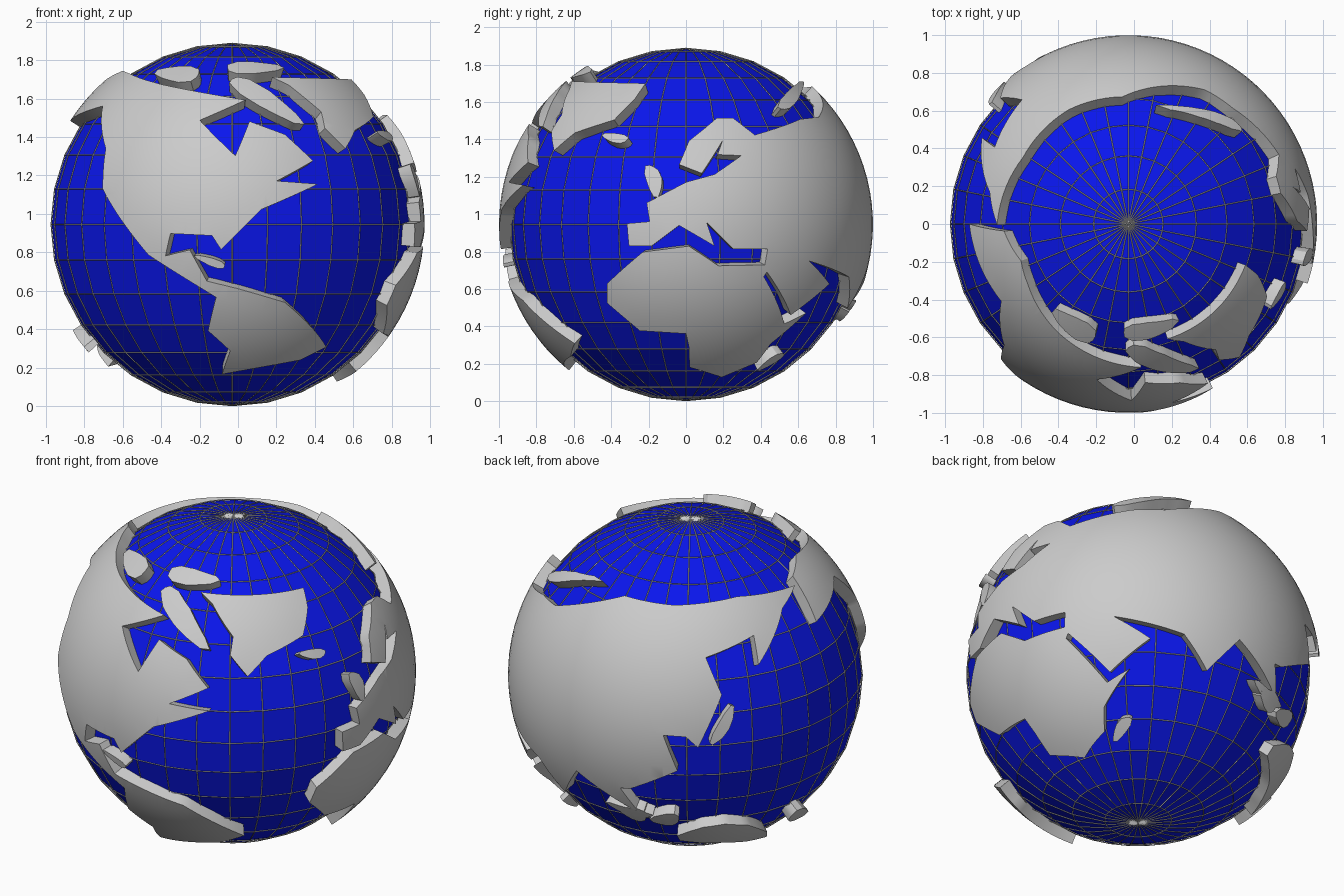
import bpy, bmesh
from math import radians, degrees, sin, cos, asin, atan2, sqrt, hypot, ceil, tau
from mathutils import Vector
from mathutils.geometry import delaunay_2d_cdt

if "Cube" in bpy.data.objects:
    bpy.data.objects.remove(bpy.data.objects["Cube"])

CENTRE = Vector((-0.03, 0, 0.945))
R_LAND, R_INNER, R_OCEAN, R_WIRE = 1.0, 0.905, 0.938, 0.942

# Drawing planes: turn and tilt in degrees, sheet centre
PLANES = {"front": (0, 0, 233), "right": (90, 0, 687), "top": (0, 90, 1128),
          "atlantic": (36, 22, 236), "pacific": (218, 22, 690), "indian": (139, -28, 1138)}


def wrap(plane, pts):
    """Project an outline drawn on a plane onto the globe as (lon, lat)."""
    turn, tilt, cx = PLANES[plane]
    cy, s = (225, 190) if plane in ("front", "right", "top") else (673, 179)
    t, e = radians(turn), radians(tilt)
    right = Vector((cos(t), sin(t), 0))
    view = Vector((sin(t) * cos(e), -cos(t) * cos(e), sin(e)))
    up = view.cross(right)
    out = []
    for px, py in pts:
        a, b = (px - cx) / s, (cy - py) / s
        p = (right * a + up * b + view * sqrt(max(0, 1 - a * a - b * b))).normalized()
        out.append((degrees(atan2(p.x, -p.y)), degrees(asin(p.z))))
    return out


def on_sphere(lon, lat, r):
    o, a = radians(lon), radians(lat)
    return Vector((sin(o) * cos(a), -cos(o) * cos(a), sin(a))) * r


def land(name, *coasts):
    """Raised solid plate bounded by one closed coast."""
    raw = [p for plane, pts in coasts for p in wrap(plane, pts)]
    ring = [raw[0]]
    for lon, lat in raw[1:]:
        ring.append((lon + 360 * round((ring[-1][0] - lon) / 360), lat))
    fine = []
    for (x0, y0), (x1, y1) in zip(ring, ring[1:] + ring[:1]):
        n = max(1, ceil(hypot(x1 - x0, y1 - y0) / 3))
        fine += [Vector((x0 + (x1 - x0) * i / n, y0 + (y1 - y0) * i / n)) for i in range(n)]
    xs, ys = [p.x for p in fine], [p.y for p in fine]
    grid = [Vector((x + 0.13, y + 0.17))
            for x in range(int(min(xs)), int(max(xs)) + 1, 4)
            for y in range(int(min(ys)), int(max(ys)) + 1, 4)]
    verts, _, faces, *_ = delaunay_2d_cdt(fine + grid, [], [list(range(len(fine)))], 1, 1e-5)
    bm = bmesh.new()
    top = [bm.verts.new(on_sphere(v.x, v.y, R_LAND)) for v in verts]
    low = [bm.verts.new(on_sphere(v.x, v.y, R_INNER)) for v in verts]
    twin = dict(zip(top, low))
    for f in faces:
        bm.faces.new([top[i] for i in f])
    rim = [(l.vert, l.link_loop_next.vert) for f in bm.faces for l in f.loops if l.edge.is_boundary]
    for f in faces:
        bm.faces.new([low[i] for i in reversed(f)])
    for a, b in rim:
        bm.faces.new((b, a, twin[a], twin[b]))
    bmesh.ops.delete(bm, geom=[v for v in bm.verts if not v.link_faces], context='VERTS')
    bmesh.ops.recalc_face_normals(bm, faces=bm.faces[:])
    me = bpy.data.meshes.new(name)
    bm.to_mesh(me)
    bm.free()
    ob = bpy.data.objects.new(name, me)
    bpy.context.collection.objects.link(ob)
    ob.location = CENTRE
    bpy.ops.object.select_all(action='DESELECT')
    ob.select_set(True)
    bpy.context.view_layer.objects.active = ob
    bpy.ops.object.shade_smooth_by_angle(angle=radians(30))


def island(name, plane, x, y, length, width, angle=0):
    """Slightly lumpy oval plate."""
    ca, sa = cos(radians(angle)), sin(radians(angle))
    pts = []
    for i in range(12):
        k = tau * i / 12
        w = 1 + 0.12 * sin(3 * k + x)
        u, v = length * w * cos(k), width * w * sin(k)
        pts.append((x + u * ca - v * sa, y + u * sa + v * ca))
    land(name, (plane, pts))


def ball(name, r):
    bpy.ops.mesh.primitive_uv_sphere_add(segments=32, ring_count=16, radius=r, location=CENTRE)
    bpy.context.object.name = name
    return bpy.context.object


# Ocean ball and the grid of wires around it
ocean = ball("ocean", R_OCEAN)
blue = bpy.data.materials.new("ocean_blue")
blue.diffuse_color = (0.003, 0.008, 0.85, 1)
blue.use_nodes = True
blue.node_tree.nodes["Principled BSDF"].inputs["Base Color"].default_value = blue.diffuse_color
ocean.data.materials.append(blue)
wires = ball("grid_wires", R_WIRE)
wires.modifiers.new("wire", 'WIREFRAME').thickness = 0.006

# Americas: arctic shore and bay, east coast, southern continent, west coast
land("americas",
     ("top", [(1003, 232), (1020, 262)]),
     ("front", [(132, 76), (165, 87), (246, 102), (201, 122), (236, 157), (250, 123), (285, 136),
                (313, 162), (277, 182), (318, 185), (262, 210), (222, 250), (213, 236), (172, 234),
                (167, 256), (191, 250), (208, 281), (237, 288), (285, 302), (326, 346), (300, 359),
                (223, 373), (231, 350), (209, 330), (217, 297), (150, 255), (105, 190), (108, 150),
                (105, 108), (72, 122)]))

# Eurasia and Africa: arctic shore, Pacific, southern seas, Africa, inland sea, Atlantic
land("eurasia_africa",
     ("right", [(690, 140), (718, 117), (735, 117), (757, 134), (803, 118)]),
     ("top", [(1205, 90), (1122, 97), (1068, 110), (1022, 158), (996, 226)]),
     ("pacific", [(775, 603), (749, 657), (745, 628), (697, 648), (712, 685), (688, 737), (676, 726),
                  (654, 724), (668, 760), (622, 778)]),
     ("indian", [(1274, 668), (1274, 703), (1240, 645), (1208, 676), (1186, 640), (1117, 622),
                 (1153, 644), (1113, 677), (1072, 638), (1070, 643), (1110, 687), (1132, 674),
                 (1107, 711), (1107, 735), (1087, 760), (1053, 757)]),
     ("right", [(690, 350), (687, 336), (640, 333), (607, 305), (607, 285), (643, 253), (690, 247),
                (720, 267), (767, 266), (770, 250), (735, 250), (708, 223), (716, 247), (680, 226),
                (652, 247), (629, 247), (627, 224), (650, 222), (647, 203), (687, 182), (716, 174),
                (743, 155), (719, 154), (724, 140), (703, 173), (680, 164)]))

# Greenland
land("greenland",
     ("atlantic", [(202, 587), (303, 584), (307, 603), (302, 630), (266, 649), (247, 669), (230, 648),
                   (233, 630), (213, 598)]))

# Smaller islands
island("north_atlantic_island", "atlantic", 312, 648, 13, 5)
island("arctic_island_west", "front", 180, 76, 22, 8)
island("arctic_island_north", "front", 253, 70, 28, 6)
island("arctic_island_east", "front", 265, 101, 42, 9, 32)
island("caribbean_island", "front", 212, 262, 16, 4, 20)
island("british_island", "right", 654, 180, 17, 8, 75)
island("barents_island", "right", 794, 95, 18, 7, -50)
island("japanese_island", "pacific", 713, 716, 22, 6, -60)
island("borneo_island", "pacific", 627, 804, 14, 6, 20)
island("sunda_island", "pacific", 658, 810, 14, 6)
island("sumatra_island", "indian", 1267, 699, 18, 5, 48)
island("australia", "pacific", 716, 827, 45, 10)
island("south_pacific_island", "pacific", 791, 811, 11, 5, -25)
island("madagascar", "indian", 1124, 732, 14, 6, -55)
